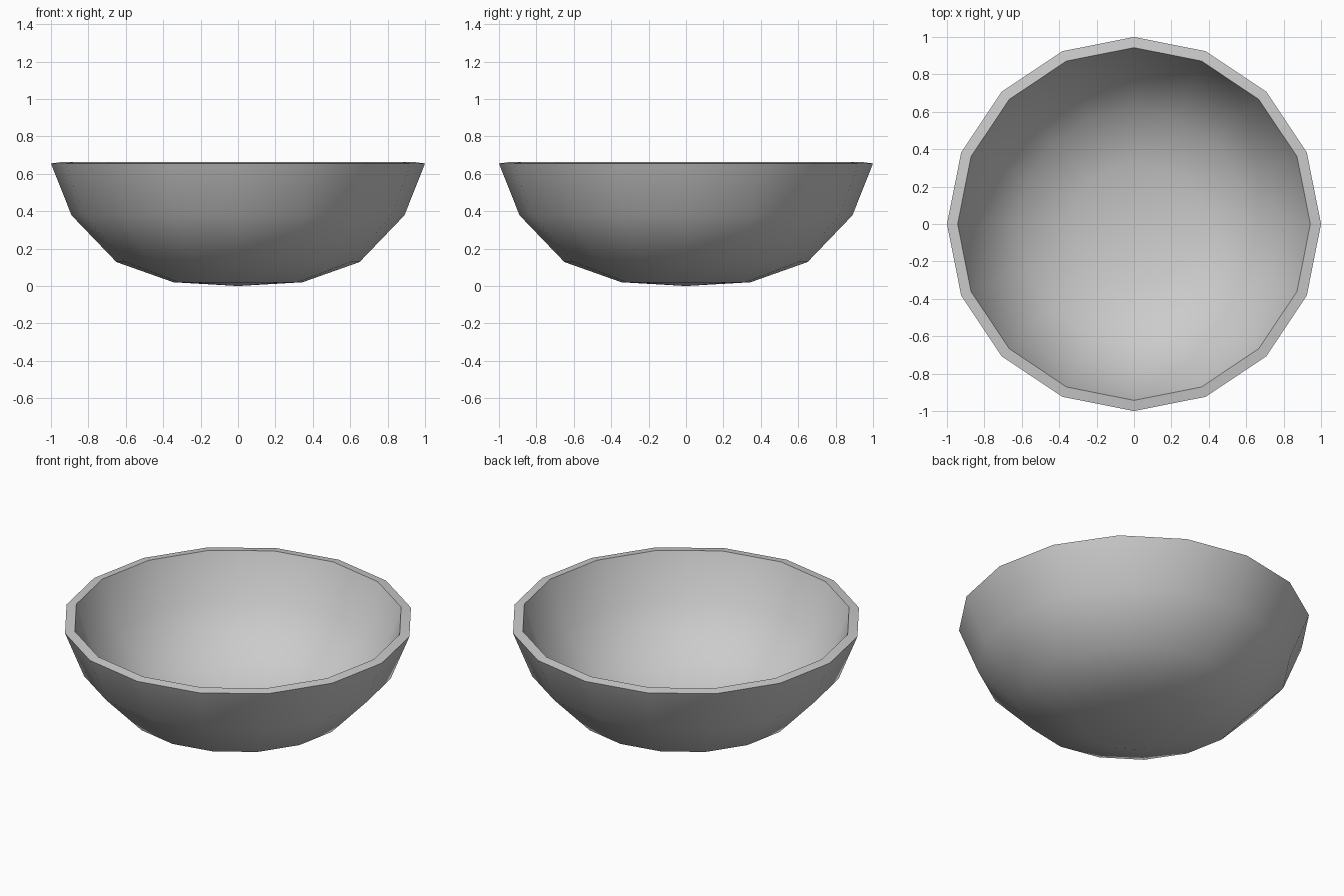
import bpy, bmesh, math

if "Cube" in bpy.data.objects:
    bpy.data.objects.remove(bpy.data.objects["Cube"])

SIDES = 16

# Bowl profile (radius, height): outer wall from the bottom up, then the inner wall down
outer = [(0, 0), (0.345, 0.02), (0.65, 0.128), (0.89, 0.378), (1.0, 0.655)]
inner = [(0.943, 0.663), (0.84, 0.388), (0.615, 0.15), (0.326, 0.043), (0, 0.027)]
profile = outer + inner

bm = bmesh.new()


def ring(radius, height):
    """Single point on the axis, or a ring of points around it."""
    if radius == 0:
        return [bm.verts.new((0, 0, height))] * SIDES
    return [bm.verts.new((radius * math.cos(2 * math.pi * i / SIDES),
                          radius * math.sin(2 * math.pi * i / SIDES), height))
            for i in range(SIDES)]


# Lathe the profile
rings = [ring(r, z) for r, z in profile]
for low, high in zip(rings, rings[1:]):
    for i in range(SIDES):
        j = (i + 1) % SIDES
        corners = dict.fromkeys([low[i], low[j], high[j], high[i]])
        bm.faces.new(list(corners))
bmesh.ops.recalc_face_normals(bm, faces=bm.faces)

mesh = bpy.data.meshes.new("bowl")
bm.to_mesh(mesh)
bm.free()
bowl = bpy.data.objects.new("bowl", mesh)
bpy.context.collection.objects.link(bowl)

# Smooth walls with a crisp rim
bpy.context.view_layer.objects.active = bowl
bowl.select_set(True)
bpy.ops.object.shade_smooth_by_angle(angle=math.radians(40))
